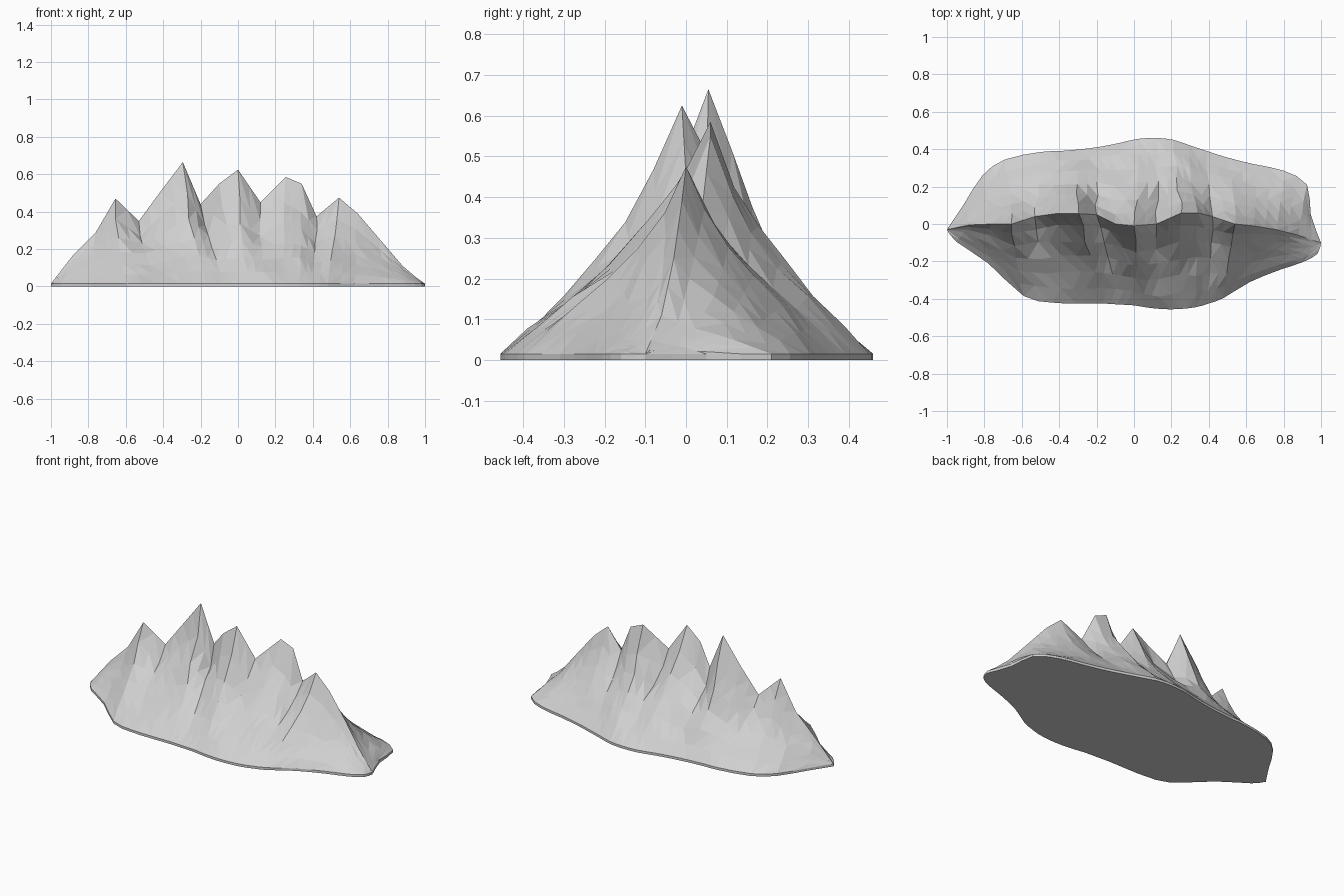
import bpy
import bmesh
import random
from mathutils import Vector

random.seed(5)

default_cube = bpy.data.objects.get("Cube")
if default_cube:
    bpy.data.objects.remove(default_cube, do_unlink=True)

SLAB_TOP = 0.015

# Crest of the range from right to left: peaks, saddles and the two tails
CREST = [(-1, -.03, .015), (-.88, -.005, .17), (-.76, 0, .29), (-.655, 0, .47),
         (-.53, .04, .35), (-.42, .055, .5), (-.295, .055, .665), (-.2, .05, .44),
         (-.1, 0, .55), (0, -.01, .625), (.12, 0, .45), (.255, .06, .585),
         (.34, .06, .55), (.42, .04, .375), (.54, 0, .475), (.64, -.01, .39),
         (.76, -.03, .25), (.88, -.06, .11), (.95, -.085, .05), (1, -.1, .015)]

# Foot of the slope, one point for each crest point
FRONT_FOOT = [(-1, -.03), (-.95, -.095), (-.78, -.21), (-.59, -.385), (-.44, -.42),
              (-.31, -.425), (-.17, -.425), (-.09, -.43), (0, -.435), (.06, -.445),
              (.15, -.455), (.24, -.455), (.33, -.445), (.4, -.425), (.48, -.395),
              (.62, -.31), (.78, -.245), (.9, -.205), (.98, -.16), (1, -.1)]
BACK_FOOT = [(-1, -.03), (-.91, .105), (-.81, .26), (-.69, .345), (-.5, .385),
             (-.4, .39), (-.28, .4), (-.17, .415), (-.07, .435), (.02, .455),
             (.12, .46), (.21, .45), (.3, .42), (.39, .39), (.5, .355),
             (.64, .32), (.8, .285), (.925, .21), (.945, .05), (1, -.1)]

# Slope profile: fraction of the way down, fraction of the height left
SLOPE = [(0, 1), (.14, .75), (.3, .56), (.48, .4), (.66, .25), (.84, .12), (1, 0)]


def with_midpoints(pts, smooth):
    """Add a point between each pair, on a curve or on the straight line."""
    result = []
    for i in range(len(pts) - 1):
        b, c = pts[i], pts[i + 1]
        mid = (b + c) / 2
        if smooth:
            a, d = pts[max(i - 1, 0)], pts[min(i + 2, len(pts) - 1)]
            mid += (b + c - a - d) / 16
        result += [b, mid]
    return result + [pts[-1]]


def slope_column(top, foot):
    """Points down the hillside from a crest point to its foot."""
    swell = max(0, 1 - abs(top.x) ** 3)
    bend = random.uniform(-.015, .015)
    column = []
    for t, height in SLOPE:
        inner = swell if 0 < t < 1 else 0
        x = top.x + (foot[0] - top.x) * t
        y = top.y + (foot[1] - top.y) * t
        # Peaks and gullies fade into an even skirt lower down
        fade = t * .75
        peak = top.z * (1 - fade) + .58 * swell * fade
        z = SLAB_TOP + (peak - SLAB_TOP) * height
        x += inner * (bend * 4 * t * (1 - t) + random.uniform(-.01, .01))
        y += inner * random.uniform(-.01, .01)
        z *= 1 + inner * random.uniform(-.05, .05)
        column.append(Vector((x, y, z)))
    return column


def add_hillside(bm, foot):
    """Build one side of the range and return its outline along the ground."""
    columns = [slope_column(Vector(c), f) for c, f in zip(CREST, foot)]
    rows = [with_midpoints(row, i == len(SLOPE) - 1)
            for i, row in enumerate(zip(*columns))]
    grid = [[bm.verts.new(p) for p in row] for row in rows]
    for upper, lower in zip(grid, grid[1:]):
        for i in range(len(upper) - 1):
            a, b, c, d = upper[i], lower[i], lower[i + 1], upper[i + 1]
            # Alternate the diagonal for a broken rock surface
            if random.random() < .5:
                bm.faces.new((a, b, c))
                bm.faces.new((a, c, d))
            else:
                bm.faces.new((a, b, d))
                bm.faces.new((b, c, d))
    return rows[-1]


def make_object(name, bm, material):
    bmesh.ops.recalc_face_normals(bm, faces=bm.faces)
    mesh = bpy.data.meshes.new(name)
    bm.to_mesh(mesh)
    bm.free()
    mesh.materials.append(material)
    obj = bpy.data.objects.new(name, mesh)
    bpy.context.collection.objects.link(obj)


# Single stone colour
stone = bpy.data.materials.new("light_grey_stone")
stone.use_nodes = True
colour = (.63, .63, .63, 1)
stone.diffuse_color = colour
shader = next(n for n in stone.node_tree.nodes if n.type == 'BSDF_PRINCIPLED')
shader.inputs["Base Color"].default_value = colour
shader.inputs["Roughness"].default_value = .9

# Faceted mountain range: two hillsides joined along the crest
bm = bmesh.new()
front_line = add_hillside(bm, FRONT_FOOT)
back_line = add_hillside(bm, BACK_FOOT)
bmesh.ops.remove_doubles(bm, verts=bm.verts, dist=.0005)
make_object("mountain_range", bm, stone)

# Thin slab under the range, following the same outline
bm = bmesh.new()
outline = front_line + back_line[-2:0:-1]
floor = bm.faces.new([bm.verts.new((p.x, p.y, 0)) for p in outline])
lid = bmesh.ops.extrude_face_region(bm, geom=[floor], use_keep_orig=True)
raised = [v for v in lid["geom"] if isinstance(v, bmesh.types.BMVert)]
bmesh.ops.translate(bm, verts=raised, vec=(0, 0, SLAB_TOP))
make_object("base_slab", bm, stone)
